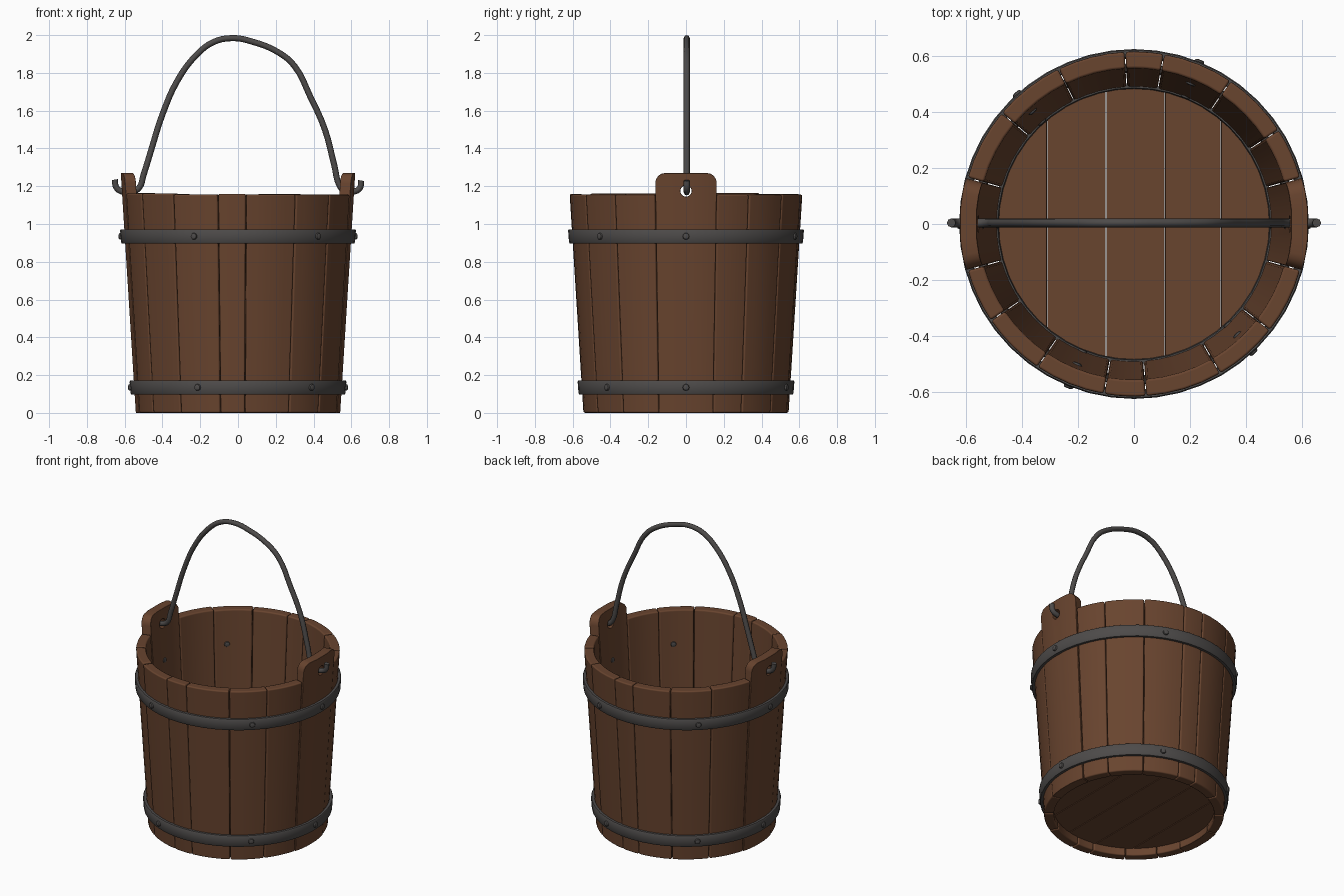
import bpy, bmesh, random
from math import sin, cos, radians, pi, sqrt
from mathutils import Matrix, Vector

random.seed(4)
if "Cube" in bpy.data.objects:
    bpy.data.objects.remove(bpy.data.objects["Cube"])

WALL = 0.06      # stave thickness
TOP = 1.16       # rim height
EAR_TOP = 1.27   # height of the two handle staves


def material(name, rgb):
    m = bpy.data.materials.new(name)
    m.use_nodes = True
    m.diffuse_color = (*rgb, 1)
    bsdf = next(n for n in m.node_tree.nodes if n.type == 'BSDF_PRINCIPLED')
    bsdf.inputs["Base Color"].default_value = (*rgb, 1)
    return m


WOOD = material("brown wood", (0.14, 0.058, 0.028))
IRON = material("dark iron", (0.075, 0.07, 0.068))


def radius(z):
    return 0.543 + 0.063 * z


def finish(name, bm, mat, smooth=True):
    bmesh.ops.recalc_face_normals(bm, faces=bm.faces)
    me = bpy.data.meshes.new(name)
    bm.to_mesh(me)
    bm.free()
    me.materials.append(mat)
    ob = bpy.data.objects.new(name, me)
    bpy.context.collection.objects.link(ob)
    for p in me.polygons:
        p.use_smooth = smooth
    return ob


def smooth_by_angle(ob):
    bpy.ops.object.select_all(action='DESELECT')
    ob.select_set(True)
    bpy.context.view_layer.objects.active = ob
    bpy.ops.object.shade_smooth_by_angle(angle=radians(40))


def soften(ob, width):
    b = ob.modifiers.new("soft edges", 'BEVEL')
    b.width, b.segments = width, 2
    b.limit_method, b.angle_limit = 'ANGLE', radians(40)
    b.harden_normals = True


def stave(name, columns):
    """Curved board from (angle in degrees, top height) columns."""
    bm = bmesh.new()
    rings = []
    for a, top in columns:
        c, s = cos(radians(a)), sin(radians(a))
        corners = [(radius(0), 0), (radius(top), top),
                   (radius(top) - WALL, top), (radius(0) - WALL, 0)]
        rings.append([bm.verts.new((r * c, r * s, z)) for r, z in corners])
    for p, q in zip(rings, rings[1:]):
        for i in range(4):
            j = (i + 1) % 4
            bm.faces.new((p[i], p[j], q[j], q[i]))
    bm.faces.new(rings[0])
    bm.faces.new(rings[-1])
    return finish(name, bm, WOOD)


# Cutter for the handle holes
bm = bmesh.new()
bmesh.ops.create_cone(bm, cap_ends=True, segments=16, radius1=0.03, radius2=0.03, depth=2,
                      matrix=Matrix.Translation((0, 0, 1.175)) @ Matrix.Rotation(pi / 2, 4, 'Y'))
cutter = finish("hole_cutter", bm, WOOD)
cutter.hide_render = True
cutter.hide_viewport = True

# Ordinary staves around the wall, uneven in width
SEAMS = ([15.5, 33, 56, 80, 93, 116, 140, 164.5],
         [195.5, 214, 236, 260, 274, 300, 322, 344.5])
for side, seams in zip(("back", "front"), SEAMS):
    for n, (a, b) in enumerate(zip(seams, seams[1:])):
        top = TOP + random.uniform(-0.006, 0.004)
        lo, hi = a + 0.15, b - 0.15
        cols = [(lo + (hi - lo) * i / 4, top) for i in range(5)]
        soften(stave(f"{side}_stave_{n + 1}", cols), 0.009)

# Two tall staves with rounded ears and a hole
for name, mid in (("left_ear_stave", 0), ("right_ear_stave", 180)):
    half, corner = 15.3, 0.055
    edge = []
    for i in range(5):
        t = i * pi / 8
        edge.append((half - 5 * (1 - cos(t)), EAR_TOP - corner * (1 - sin(t))))
    edge.append((5, EAR_TOP))
    cols = [(mid - a, z) for a, z in edge] + [(mid + a, z) for a, z in reversed(edge)]
    ear = stave(name, cols)
    cut = ear.modifiers.new("handle hole", 'BOOLEAN')
    cut.operation, cut.object, cut.solver = 'DIFFERENCE', cutter, 'EXACT'
    soften(ear, 0.012)

# Floor planks: strips of one disc
CUTS = [-0.6, -0.31, -0.1, 0.11, 0.31, 0.6]
for n, (x0, x1) in enumerate(zip(CUTS, CUTS[1:])):
    bm = bmesh.new()
    bmesh.ops.create_circle(bm, cap_ends=True, segments=48, radius=0.5)
    for x, direction in ((x0 + 0.001, -1), (x1 - 0.001, 1)):
        bmesh.ops.bisect_plane(bm, geom=bm.verts[:] + bm.edges[:] + bm.faces[:],
                               plane_co=(x, 0, 0), plane_no=(direction, 0, 0), clear_outer=True)
    up = bmesh.ops.extrude_face_region(bm, geom=bm.faces[:])["geom"]
    bmesh.ops.translate(bm, vec=(0, 0, 0.055), verts=[v for v in up if isinstance(v, bmesh.types.BMVert)])
    bmesh.ops.translate(bm, vec=(0, 0, 0.05), verts=bm.verts)
    soften(finish(f"floor_plank_{n + 1}", bm, WOOD, False), 0.004)


def ring(name, profile, mat, segments=48):
    """Closed hoop lathed from (radius, height) points."""
    bm = bmesh.new()
    loops = [[bm.verts.new((r * cos(2 * pi * k / segments), r * sin(2 * pi * k / segments), z))
              for r, z in profile] for k in range(segments)]
    n = len(profile)
    for k in range(segments):
        p, q = loops[k], loops[(k + 1) % segments]
        for i in range(n):
            j = (i + 1) % n
            bm.faces.new((p[i], q[i], q[j], p[j]))
    ob = finish(name, bm, mat)
    smooth_by_angle(ob)
    return ob


# Hoops with rivets driven through the wall
for name, z in (("upper", 0.935), ("lower", 0.135)):
    lo, hi = z - 0.037, z + 0.037
    ring(f"{name}_hoop", [(radius(lo) - 0.008, lo), (radius(lo) + 0.016, lo),
                          (radius(lo) + 0.02, lo + 0.006), (radius(hi) + 0.02, hi - 0.006),
                          (radius(hi) + 0.016, hi), (radius(hi) - 0.008, hi)], IRON)
    bm = bmesh.new()
    inner, outer = radius(z) - WALL - 0.008, radius(z) + 0.03
    for a in (0, 68, 132, 180, 248, 313):
        turn = Matrix.Rotation(radians(a), 4, 'Z')
        place = turn @ Matrix.Translation(((inner + outer) / 2, 0, z)) @ Matrix.Rotation(pi / 2, 4, 'Y')
        made = bmesh.ops.create_cone(bm, cap_ends=True, segments=10, radius1=0.018, radius2=0.018,
                                     depth=outer - inner, matrix=place)
        caps = {e for v in made["verts"] for e in v.link_edges
                if any(len(f.verts) > 4 for f in e.link_faces)}
        bmesh.ops.bevel(bm, geom=list(caps), offset=0.008, segments=2, profile=0.5, affect='EDGES')
    smooth_by_angle(finish(f"{name}_rivets", bm, IRON))

# Thin iron ring where the floor meets the wall
ring("floor_ring", [(0.482, 0.1), (0.5, 0.1), (0.5, 0.125), (0.486, 0.125)], IRON)

# Bent wire handle, hooked outward through both ears
PATH = [(-.652, 1.235), (-.645, 1.195), (-.615, 1.172), (-.56, 1.172), (-.525, 1.19), (-.50, 1.26),
        (-.46, 1.39), (-.40, 1.58), (-.32, 1.76), (-.22, 1.895), (-.13, 1.963), (-.03, 1.984),
        (.07, 1.967), (.22, 1.905), (.30, 1.835), (.38, 1.68), (.46, 1.50), (.51, 1.31),
        (.54, 1.2), (.57, 1.172), (.615, 1.172), (.645, 1.19), (.652, 1.23)]
curve = bpy.data.curves.new("handle", 'CURVE')
curve.dimensions = '3D'
curve.bevel_depth, curve.bevel_resolution = 0.016, 2
curve.use_fill_caps = True
curve.resolution_u = 4
spline = curve.splines.new('BEZIER')
spline.bezier_points.add(len(PATH) - 1)
for point, (x, z) in zip(spline.bezier_points, PATH):
    point.co = (x, 0.004, z)
    point.handle_left_type = point.handle_right_type = 'AUTO'
curve.materials.append(IRON)
handle = bpy.data.objects.new("handle", curve)
bpy.context.collection.objects.link(handle)
